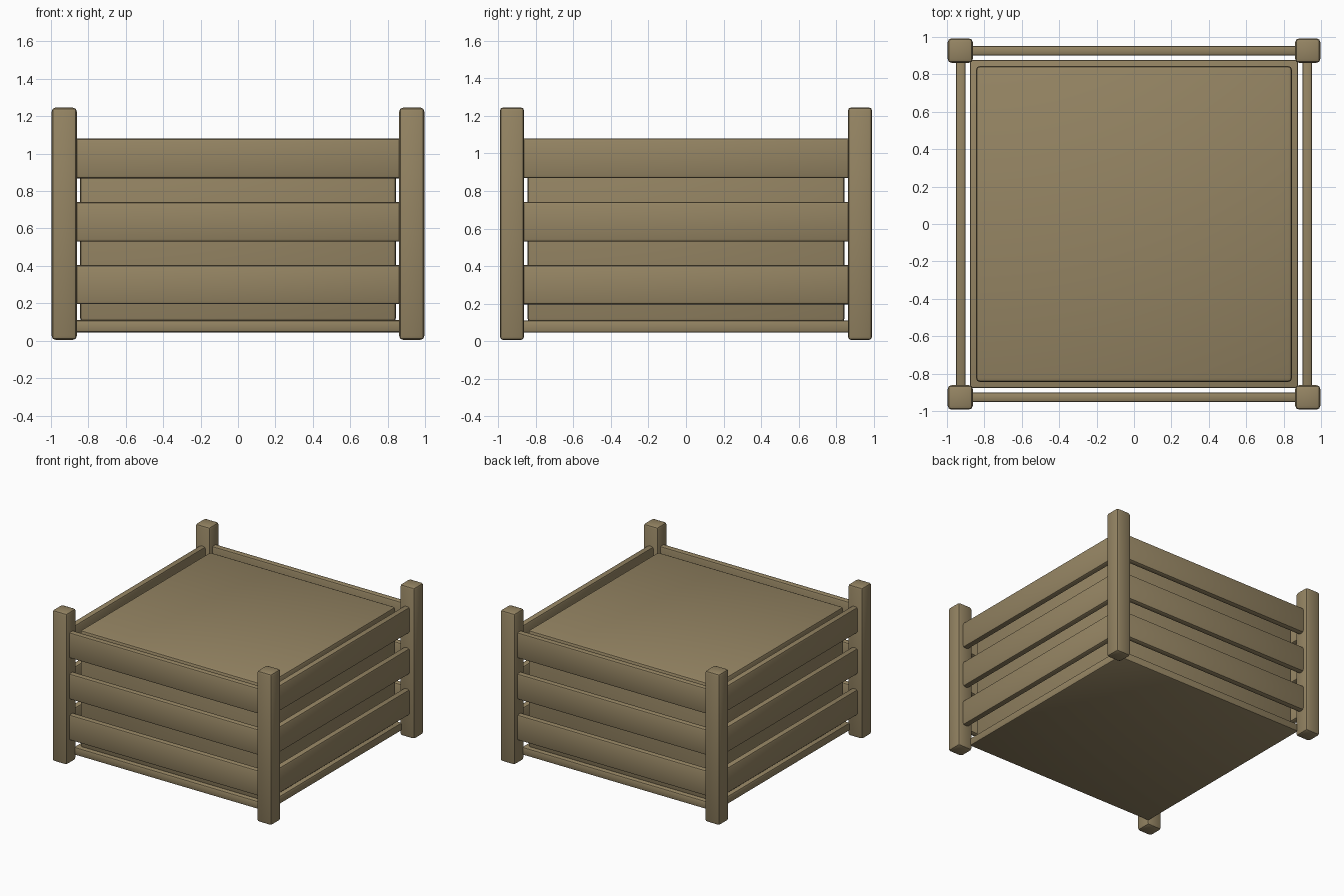
import bpy

if "Cube" in bpy.data.objects:
    bpy.data.objects.remove(bpy.data.objects["Cube"])

wood = bpy.data.materials.new("weathered_wood")
wood.diffuse_color = (0.30, 0.233, 0.125, 1)
wood.use_nodes = True
wood.node_tree.nodes["Principled BSDF"].inputs["Base Color"].default_value = wood.diffuse_color


def box(name, lo, hi, bevel=0.015, segments=2):
    """Bevelled box between two corners."""
    bpy.ops.mesh.primitive_cube_add(size=1)
    ob = bpy.context.object
    ob.name = name
    size = [b - a for a, b in zip(lo, hi)]
    mid = [(a + b) / 2 for a, b in zip(lo, hi)]
    for v in ob.data.vertices:
        v.co = [v.co[i] * size[i] + mid[i] for i in range(3)]
    mod = ob.modifiers.new("worn_edges", 'BEVEL')
    mod.width = bevel
    mod.segments = segments
    ob.data.materials.append(wood)
    bpy.ops.object.modifier_apply(modifier=mod.name)
    bpy.ops.object.shade_smooth_by_angle(angle=0.6)
    return ob


# corner posts
for sx in (-1, 1):
    for sy in (-1, 1):
        x, y = sx * 0.929, sy * 0.927
        box("corner_post", (x - 0.067, y - 0.065, 0.005),
            (x + 0.067, y + 0.065, 1.246), 0.02)

# horizontal slats on the four sides
for z0, z1 in ((0.195, 0.405), (0.53, 0.742), (0.868, 1.08)):
    for s in (-1, 1):
        a, b = sorted((s * 0.90, s * 0.953))
        box("front_back_slat", (-0.89, a, z0), (0.89, b, z1))
        box("side_slat", (a, -0.89, z0), (b, 0.89, z1))

# base board and the solid box it carries
box("base_board", (-0.878, -0.878, 0.045), (0.878, 0.878, 0.11), 0.012)
box("inner_box", (-0.845, -0.845, 0.10), (0.845, 0.845, 1.065), 0.022)
